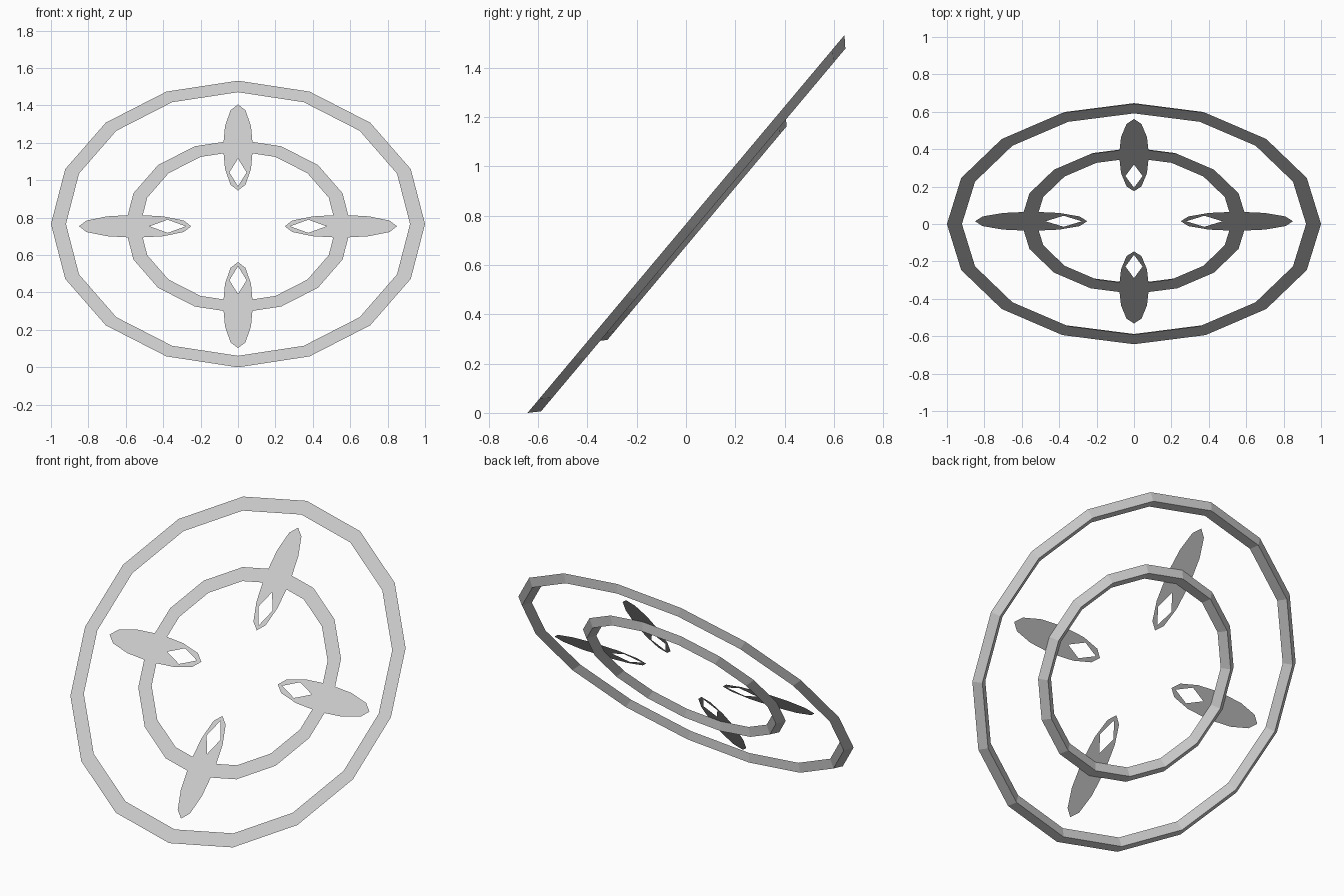
import bpy, bmesh
from math import sin, cos, pi, radians
from mathutils import Matrix

if "Cube" in bpy.data.objects:
    bpy.data.objects.remove(bpy.data.objects["Cube"], do_unlink=True)

# Single flat colour
GREY = (0.6, 0.6, 0.6, 1.0)
grey = bpy.data.materials.new("light grey")
grey.use_nodes = True
grey.diffuse_color = GREY
grey.node_tree.nodes["Principled BSDF"].inputs["Base Color"].default_value = GREY

# Everything lies on one tilted disc
TILT = Matrix.Translation((0, 0, 0.766)) @ Matrix.Rotation(radians(50), 4, 'X')


def finish(name, bm, spin=0.0):
    mesh = bpy.data.meshes.new(name)
    bm.to_mesh(mesh)
    bm.free()
    mesh.materials.append(grey)
    obj = bpy.data.objects.new(name, mesh)
    bpy.context.collection.objects.link(obj)
    obj.matrix_world = TILT @ Matrix.Rotation(spin, 4, 'Z')


def ring(name, radius, front, sides=16, band=0.08, depth=0.038):
    """Ring with a flat front and a ridged back."""
    bm = bmesh.new()
    profile = [(radius, front), (radius - band, front), (radius - band / 2, front - depth)]
    loops = []
    for i in range(sides):
        a = 2 * pi * i / sides
        loops.append([bm.verts.new((r * cos(a), r * sin(a), z)) for r, z in profile])
    for i in range(sides):
        this, following = loops[i], loops[(i + 1) % sides]
        for j in range(3):
            k = (j + 1) % 3
            bm.faces.new((this[j], this[k], following[k], following[j]))
    bmesh.ops.recalc_face_normals(bm, faces=bm.faces)
    finish(name, bm)


def oval(bm, centre, length, width, sides, z):
    """Closed edge loop, long along x."""
    verts = [bm.verts.new((centre + length * cos(2 * pi * i / sides),
                           width * sin(2 * pi * i / sides), z)) for i in range(sides)]
    return [bm.edges.new((verts[i], verts[(i + 1) % sides])) for i in range(sides)]


def petal(name, spin, z=-0.019):
    """Thin oval blade with a diamond hole near its inner tip."""
    bm = bmesh.new()
    edges = oval(bm, 0.55, 0.3, 0.08, 12, z) + oval(bm, 0.376, 0.097, 0.046, 4, z)
    bmesh.ops.triangle_fill(bm, edges=edges, use_beauty=True, normal=(0, 0, 1))
    bm.normal_update()
    bmesh.ops.reverse_faces(bm, faces=[f for f in bm.faces if f.normal.z < 0])
    finish(name, bm, spin)


ring("outer_ring", 1.0, 0.0)
ring("inner_ring", 0.605, -0.02)
for i, side in enumerate(("left", "upper", "right", "lower")):
    petal(side + "_petal", i * pi / 2)
